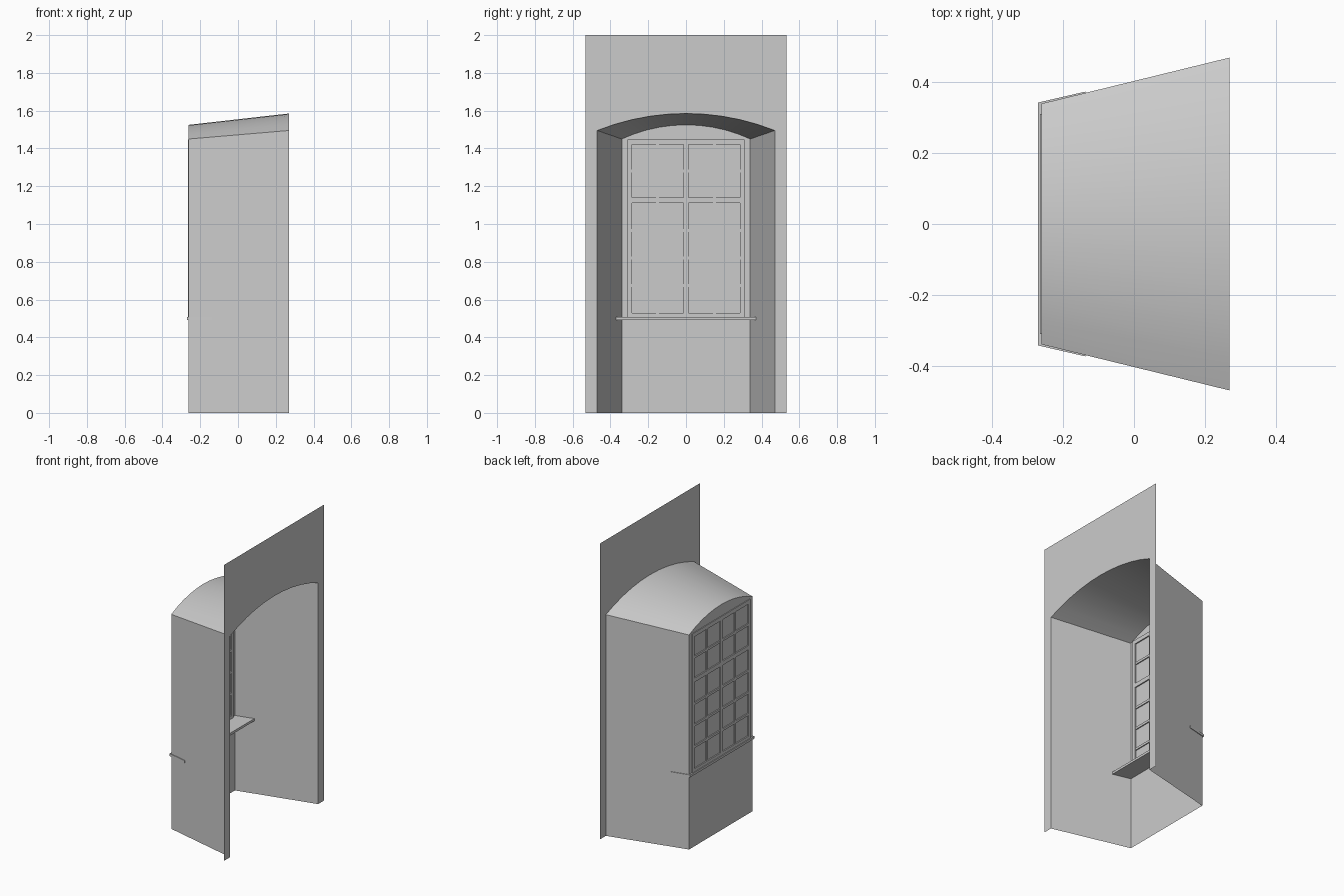
import bpy, bmesh, math

if "Cube" in bpy.data.objects:
    bpy.data.objects.remove(bpy.data.objects["Cube"])

XF, XB = 0.27, -0.261          # room wall plane, window wall plane
SEG = 10                       # facets in the segmental arch


def make(name, verts, faces):
    me = bpy.data.meshes.new(name)
    me.from_pydata(verts, [], faces)
    bm = bmesh.new()
    bm.from_mesh(me)
    bmesh.ops.remove_doubles(bm, verts=bm.verts, dist=1e-5)
    bmesh.ops.recalc_face_normals(bm, faces=bm.faces)
    bm.to_mesh(me)
    bm.free()
    ob = bpy.data.objects.new(name, me)
    bpy.context.collection.objects.link(ob)
    return ob


def arch(x, half, spring, crown):
    """Segmental arch points running from -y to +y."""
    rise = crown - spring
    r = (half * half + rise * rise) / (2 * rise)
    a = math.asin(half / r)
    return [(x, r * math.sin(t), crown - r + r * math.cos(t))
            for t in (-a + 2 * a * i / SEG for i in range(SEG + 1))]


def boxes(name, spans):
    """One mesh made of several boxes (x0, x1, y0, y1, z0, z1)."""
    verts, faces = [], []
    for x0, x1, y0, y1, z0, z1 in spans:
        n = len(verts)
        verts += [(x, y, z) for x in (x0, x1) for y in (y0, y1) for z in (z0, z1)]
        faces += [[n + i for i in f] for f in
                  ((0, 1, 3, 2), (4, 6, 7, 5), (0, 4, 5, 1),
                   (2, 3, 7, 6), (0, 2, 6, 4), (1, 5, 7, 3))]
    return make(name, verts, faces)


def quads(name, polys):
    verts, faces = [], []
    for p in polys:
        faces.append(list(range(len(verts), len(verts) + len(p))))
        verts += p
    return make(name, verts, faces)


front = arch(XF, 0.47, 1.495, 1.585)
back = arch(XB, 0.34, 1.45, 1.525)

# Room wall with arched opening
W = 0.533
wall = [[(XF, s * W, 0), (XF, s * 0.47, 0), (XF, s * 0.47, 1.495),
         (XF, s * 0.47, 2), (XF, s * W, 2)] for s in (-1, 1)]
for p, q in zip(front, front[1:]):
    wall.append([p, q, (XF, q[1], 2), (XF, p[1], 2)])
quads("room_wall", wall)

# Splayed reveals and arched soffit
niche = [[(XF, s * 0.47, 0), (XB, s * 0.34, 0), (XB, s * 0.34, 1.45), (XF, s * 0.47, 1.495)]
         for s in (-1, 1)]
niche += [[front[i], front[i + 1], back[i + 1], back[i]] for i in range(SEG)]
reveal = quads("splayed_reveal", niche)
bpy.context.view_layer.objects.active = reveal
reveal.select_set(True)
bpy.ops.object.shade_smooth_by_angle(angle=math.radians(30))

# Window wall around the rectangular opening
H, Z0, Z1 = 0.31, 0.505, 1.447
rect = lambda y0, y1, z0, z1: [(XB, y0, z0), (XB, y1, z0), (XB, y1, z1), (XB, y0, z1)]
quads("window_wall", [rect(-0.34, 0.34, 0, Z0), rect(-0.34, -H, Z0, Z1),
                      rect(H, 0.34, Z0, Z1), rect(-0.34, 0.34, Z1, 1.45), back])

# Window frame: stiles, mullion, rails and transom
fx = (XB - 0.005, XB + 0.011)
P, M = 0.287, 0.013
frame = [fx + (-H, -P, Z0, Z1), fx + (P, H, Z0, Z1), fx + (-M, M, 0.528, 1.42)]
frame += [fx + (-P, P, 1.42, Z1), fx + (-P, P, Z0, 0.528)]
frame += [fx + (y0, y1, 1.112, 1.14) for y0, y1 in ((-P, -M), (M, P))]
boxes("window_frame", frame)

# Glazing bars: two panes across each light, two rows above and four below
bx = (XB - 0.004, XB + 0.010)
w = 0.008
bars = []
for y0, y1 in ((-P, -M), (M, P)):
    mid = (y0 + y1) / 2
    for z0, z1, rows in ((0.528, 1.112, 4), (1.14, 1.42, 2)):
        bars.append(bx + (mid - w, mid + w, z0, z1))
        for k in range(1, rows):
            z = z0 + (z1 - z0) * k / rows
            bars += [bx + (y0, mid - w, z - w, z + w), bx + (mid + w, y1, z - w, z + w)]
boxes("glazing_bars", bars)

# Glass
gx = XB + 0.003
quads("glass", [[(gx, -P, 0.528), (gx, P, 0.528), (gx, P, 1.42), (gx, -P, 1.42)]])

# Window sill, splayed to follow the reveals
plan = [(-0.271, -0.343), (-0.137, -0.374), (-0.137, 0.374), (-0.271, 0.343)]
lo, hi = ([(x, y, z) for x, y in plan] for z in (0.491, 0.507))
quads("window_sill", [lo, hi] + [[lo[i], lo[(i + 1) % 4], hi[(i + 1) % 4], hi[i]]
                                 for i in range(4)])
